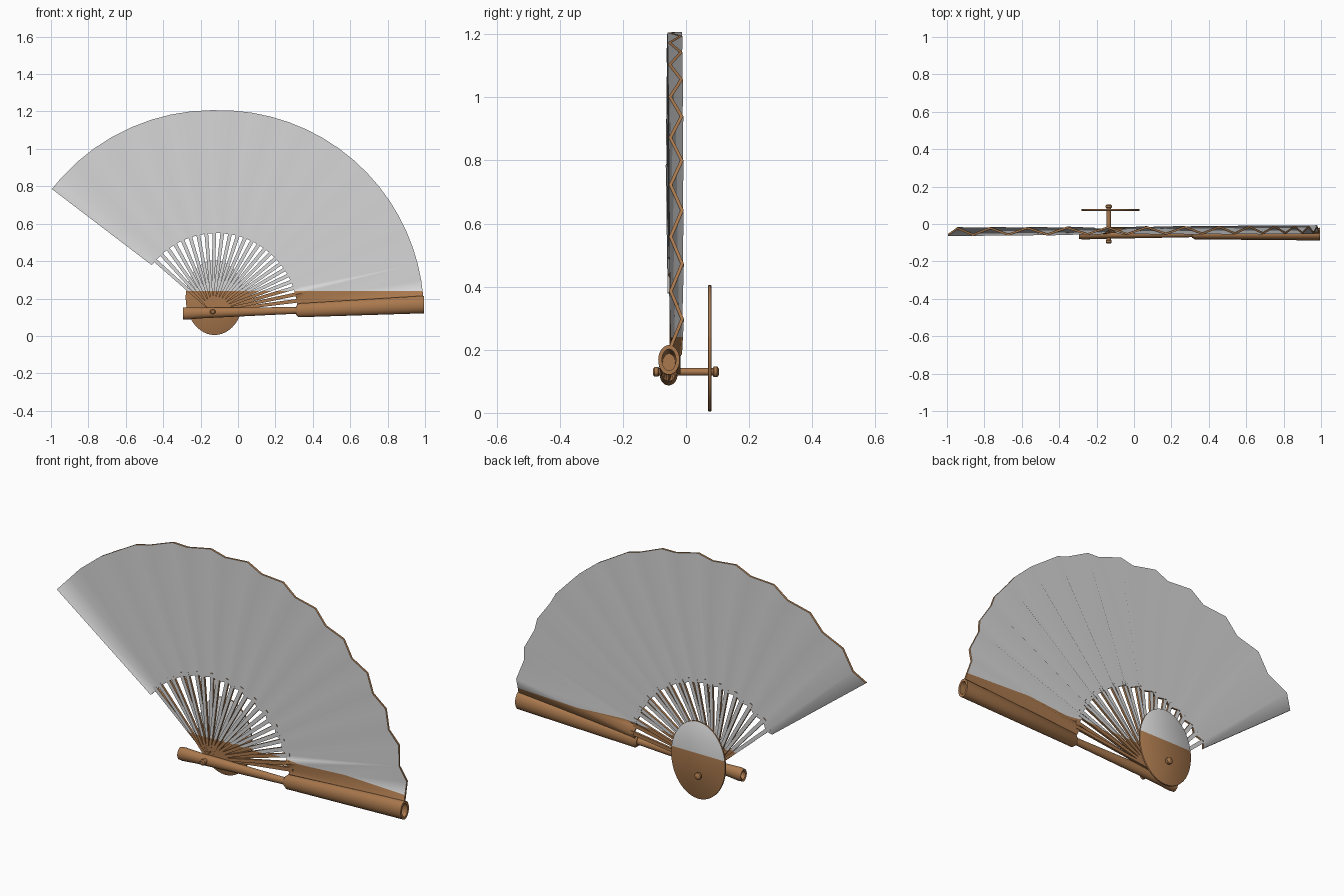
import bpy, bmesh
from math import sin, cos, radians, pi
from mathutils import Vector

if "Cube" in bpy.data.objects:
    bpy.data.objects.remove(bpy.data.objects["Cube"])


def material(name, rgb):
    m = bpy.data.materials.new(name)
    m.use_nodes = True
    m.diffuse_color = (*rgb, 1)
    m.node_tree.nodes["Principled BSDF"].inputs["Base Color"].default_value = (*rgb, 1)
    return m


WOOD = material("brown wood", (0.40, 0.19, 0.075))
PAPER = material("pale grey paper", (0.68, 0.68, 0.68))
SPLIT = 0.24                 # height where wood colour gives way to paper
CX, CZ = -0.115, 0.115       # centre of the fan arcs
PIN_X, PIN_Z = -0.135, 0.13


def finish(name, bm, angle=40, two_tone=False):
    """Turn a bmesh into an object; two-tone parts are pale above the split."""
    bmesh.ops.recalc_face_normals(bm, faces=bm.faces)
    if two_tone:
        bmesh.ops.bisect_plane(bm, geom=bm.verts[:] + bm.edges[:] + bm.faces[:],
                               plane_co=(0, 0, SPLIT), plane_no=(0, 0, 1))
        bm.normal_update()
        for f in bm.faces:
            pale = f.calc_center_median().z > SPLIT and abs(f.normal.y) > 0.4
            f.material_index = int(pale)
    mesh = bpy.data.meshes.new(name)
    bm.to_mesh(mesh)
    bm.free()
    ob = bpy.data.objects.new(name, mesh)
    bpy.context.collection.objects.link(ob)
    mesh.materials.append(WOOD)
    mesh.materials.append(PAPER)
    bpy.ops.object.select_all(action='DESELECT')
    bpy.context.view_layer.objects.active = ob
    ob.select_set(True)
    bpy.ops.object.shade_smooth_by_angle(angle=radians(angle))
    return ob


def loft(name, rings, axis, u, v, n=28, **kw):
    """Skin ellipses (centre, half size along u, half size along v)."""
    bm = bmesh.new()
    u, v = Vector(u), Vector(v)
    loops = []
    for c, ru, rv in rings:
        loops.append([bm.verts.new(Vector(c) + u * ru * cos(2 * pi * i / n)
                                   + v * rv * sin(2 * pi * i / n)) for i in range(n)])
    for a, b in zip(loops, loops[1:]):
        for i in range(n):
            j = (i + 1) % n
            bm.faces.new((a[i], a[j], b[j], b[i]))
    bm.faces.new(loops[0])
    bm.faces.new(loops[-1])
    return finish(name, bm, **kw)


def fold_angle(k):
    """Angle of the k-th back fold; folds open wider toward the far end."""
    return radians(9.5 + 9.2 * k + 0.13 * k * k)


def polar(r, a, y):
    return Vector((CX + r * cos(a), y, CZ + r * sin(a)))


# Pleated leaf: alternating folds, wider pleats at the rim, with thickness
INNER, OUTER, THICK = 0.435, 1.1, 0.011
folds = []
for h in range(-1, 25):
    folds.append((fold_angle(h / 2), 1 if h % 2 == 0 else -1))
folds.append((radians(142.7), -1))

bm = bmesh.new()
sections = []
for a, side in folds:
    tilt = -0.036 + 0.006 * cos(a)
    r_out = OUTER + 0.018 * abs(cos(a)) - 0.008
    pts = []
    for r, amp in ((INNER, 0.012), (r_out, 0.018)):
        for t in (-THICK / 2, THICK / 2):
            pts.append(bm.verts.new(polar(r, a, tilt + side * amp + t)))
    sections.append((pts[0], pts[2], pts[3], pts[1]))
for p, q in zip(sections, sections[1:]):
    for i in range(4):
        j = (i + 1) % 4
        bm.faces.new((p[i], p[j], q[j], q[i]))
bm.faces.new(sections[0])
bm.faces.new(sections[-1])
finish("pleated_leaf", bm, angle=60, two_tone=True)

# Slender ribs running from the pin to the leaf
bm = bmesh.new()
pin = Vector((PIN_X, 0, PIN_Z))
for h in range(0, 25):
    a = fold_angle(h / 2)
    tip = polar(INNER + 0.02, a, 0)
    d = (tip - pin).normalized()
    s = Vector((-d.z, 0, d.x))
    y = -0.036 + 0.006 * cos(a) + (0.007 if h % 2 == 0 else -0.007)
    corners = []
    for base, w in ((pin, 0.007), (tip, 0.010)):
        for sw, sy in ((-1, -1), (1, -1), (1, 1), (-1, 1)):
            corners.append(bm.verts.new(base + s * w * sw + Vector((0, y + 0.006 * sy, 0))))
    p, q = corners[:4], corners[4:]
    for i in range(4):
        j = (i + 1) % 4
        bm.faces.new((p[i], p[j], q[j], q[i]))
    bm.faces.new(p)
    bm.faces.new(q)
finish("ribs", bm, angle=30, two_tone=True)

X, Y, Z = (1, 0, 0), (0, 1, 0), (0, 0, 1)

# Hollow guard tube along the closed edge
tube = [((0.31, -0.055, 0.136), 0.018, 0.024),
        ((0.325, -0.055, 0.137), 0.027, 0.037),
        ((0.995, -0.054, 0.168), 0.034, 0.047),
        ((0.995, -0.054, 0.168), 0.022, 0.034),
        ((0.75, -0.054, 0.157), 0.020, 0.031)]
loft("guard_tube", tube, X, Y, Z)

# Tapering handle rod with a hollowed butt
rod = [((-0.22, -0.055, 0.122), 0.014, 0.017),
       ((-0.29, -0.055, 0.120), 0.017, 0.021),
       ((-0.293, -0.055, 0.120), 0.025, 0.031),
       ((-0.27, -0.055, 0.121), 0.028, 0.034),
       ((-0.20, -0.055, 0.123), 0.025, 0.029),
       ((0.34, -0.055, 0.137), 0.015, 0.017)]
loft("handle_rod", rod, X, Y, Z)

# Oval back disc
disc = [((-0.125, y, 0.205), 0.155 - e, 0.2 - e)
        for y, e in ((0.069, 0.003), (0.071, 0), (0.079, 0), (0.081, 0.003))]
loft("back_disc", disc, Y, X, Z, n=48, two_tone=True)

# Pivot pin with a knob at each end
profile = ((-0.105, 0.009), (-0.1, 0.015), (-0.088, 0.015), (-0.085, 0.012),
           (0.085, 0.012), (0.088, 0.017), (0.099, 0.017), (0.105, 0.009))
loft("pivot_pin", [((PIN_X, y, PIN_Z), r, r) for y, r in profile], Y, X, Z, n=16)
